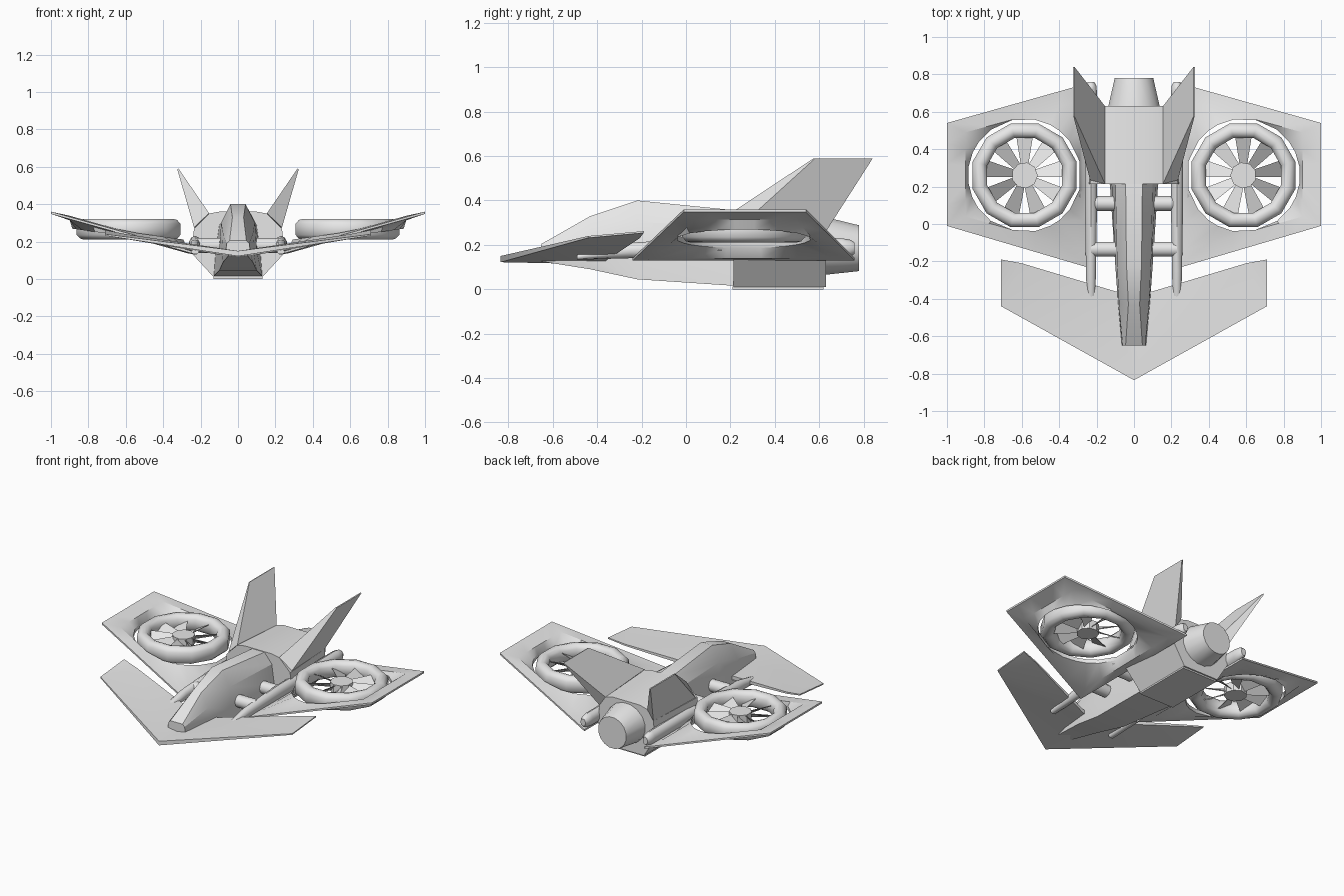
import bpy, bmesh, math
from mathutils import Vector

if "Cube" in bpy.data.objects:
    bpy.data.objects.remove(bpy.data.objects["Cube"])

grey = bpy.data.materials.new("hull_grey")
grey.diffuse_color = (0.8, 0.8, 0.8, 1)
grey.use_nodes = True
grey.node_tree.nodes["Principled BSDF"].inputs["Base Color"].default_value = grey.diffuse_color


def loft(name, loops, cyclic=False, mirror=False, angle=30, bm=None):
    """Skin equal-length closed loops; cap the ends unless cyclic."""
    own = bm is None
    bm = bm or bmesh.new()
    rows = [[bm.verts.new(p) for p in lp] for lp in loops]
    n = len(rows[0])
    faces = []
    for i in range(len(rows) if cyclic else len(rows) - 1):
        a, b = rows[i], rows[(i + 1) % len(rows)]
        for j in range(n):
            k = (j + 1) % n
            faces.append(bm.faces.new((a[j], a[k], b[k], b[j])))
    if not cyclic:
        faces += [bm.faces.new(rows[0][::-1]), bm.faces.new(rows[-1])]
    if own:
        return finish(name, bm, mirror, angle)


def finish(name, bm, mirror=False, angle=30):
    bmesh.ops.recalc_face_normals(bm, faces=bm.faces[:])
    me = bpy.data.meshes.new(name)
    bm.to_mesh(me)
    bm.free()
    me.materials.append(grey)
    ob = bpy.data.objects.new(name, me)
    bpy.context.collection.objects.link(ob)
    bpy.ops.object.select_all(action='DESELECT')
    ob.select_set(True)
    bpy.context.view_layer.objects.active = ob
    bpy.ops.object.shade_smooth_by_angle(angle=math.radians(angle))
    if mirror:
        ob.modifiers.new("mirror", 'MIRROR').use_axis[0] = True
    return ob


def section(y, half):
    """Symmetric hull section from (half width, z) points, top to bottom."""
    return [(x, y, z) for x, z in half] + [(-x, y, z) for x, z in reversed(half)]


def oval(cx, y, cz, rx, rz, n):
    return [(cx + rx * math.cos(2 * math.pi * (i + .5) / n), y,
             cz + rz * math.sin(2 * math.pi * (i + .5) / n)) for i in range(n)]


# Front fuselage with cockpit
loft("front_fuselage", [
    section(-0.65, [(.045, .205), (.06, .19), (.065, .15), (.05, .125)]),
    section(-0.43, [(.030, .33), (.08, .24), (.085, .14), (.08, .09)]),
    section(-0.22, [(.040, .40), (.09, .30), (.10, .15), (.10, .045)]),
    section(0.23, [(.045, .355), (.10, .29), (.12, .15), (.13, .015)])], angle=25)

# Rear fuselage, belly plate and engine nozzle
loft("rear_fuselage", [
    section(0.215, [(.10, .36), (.155, .35), (.235, .27), (.25, .14), (.13, .01)]),
    section(0.63, [(.10, .34), (.155, .325), (.20, .26), (.21, .14), (.13, .01)])])
loft("belly_plate", [section(y, [(.13, .012), (.13, 0)]) for y in (.21, .62)])
loft("engine_nozzle", [oval(0, .60, .195, .145, .135, 16),
                       oval(0, .63, .195, .14, .132, 16),
                       oval(0, .78, .185, .105, .105, 16)])

# Side booms and the cross bars tying them to the fuselage
loft("side_boom", [oval(.23, y, z, rx, rz, 10) for y, z, rx, rz in (
    (-.49, .145, .022, .012), (-.25, .175, .028, .035), (.10, .185, .034, .045),
    (.70, .185, .034, .045), (.74, .185, .03, .038), (.76, .185, .018, .025))],
    mirror=True, angle=40)
for label, y in (("front", -.135), ("rear", .11)):
    loft(label + "_cross_bar",
         [[(x, y + .04 * math.cos(a * math.pi / 6), .18 + .04 * math.sin(a * math.pi / 6))
           for a in range(12)] for x in (-.23, .23)], angle=40)

# Swept nose wing, thin at the tips
nose = [(0, -.835, .15), (.71, -.44, .24), (.71, -.19, .262), (.6, -.21, .24),
        (.10, -.36, .155), (0, -.36, .14)]
bm = bmesh.new()
top = [bm.verts.new(p) for p in nose]
bot = [bm.verts.new((x, y, z - (.028 - .028 * x))) for x, y, z in nose]
for fan in ((0, 4, 5), (0, 1, 3, 4), (1, 2, 3)):
    bm.faces.new([top[i] for i in fan])
    bm.faces.new([bot[i] for i in reversed(fan)])
for i in range(5):
    bm.faces.new((top[i], bot[i], bot[i + 1], top[i + 1]))
finish("nose_wing", bm, True)

# Main wing: raised outline dropping into a level round duct
CX, CY = 0.585, 0.26


def sample(corners, n=5):
    pts = [Vector(c) for c in corners]
    return [pts[i].lerp(pts[(i + 1) % 4], t / n) for i in range(4) for t in range(n)]


def wing_z(x):
    return .15 + .21 * (x - .25) / .75


outer = sample([(1, -.01), (1, .54), (.22, .76), (.22, -.24)])
frame = sample([(.90, .04), (.90, .49), (.28, .66), (.27, -.14)])
duct = []
for p in frame:
    d = (p - Vector((CX, CY))).normalized() * .303
    duct.append((CX + d.x, CY + d.y))


def sheet(pts, off):
    return [(p[0], p[1], wing_z(p[0]) + off) for p in pts]


loft("main_wing", [
    sheet(outer, 0), sheet(frame, .006),
    [(x, y, .5 * wing_z(x) + .130) for x, y in duct],
    [(x, y, .5 * wing_z(x) + .105) for x, y in duct],
    sheet(frame, -.018), sheet(outer, -.012)], cyclic=True, mirror=True)

# Lift fan shroud
ring = [(.207, .235), (.207, .295), (.225, .316), (.245, .322), (.268, .316), (.287, .295),
        (.287, .235), (.268, .216), (.245, .21), (.225, .216)]
loft("fan_shroud", [[(CX + r * math.cos(a), CY + r * math.sin(a), z) for r, z in ring]
                    for a in (math.pi * (i + .5) / 6 for i in range(12))],
     cyclic=True, mirror=True, angle=50)

# Lift fan hub and pitched blades
loft("fan_hub", [[(CX + .07 * math.cos(a), CY + .07 * math.sin(a), z)
                  for a in (math.pi * (i + .5) / 4.5 for i in range(9))] for z in (.23, .29)],
     mirror=True)
bm = bmesh.new()
for i in range(9):
    a = 2 * math.pi * i / 9 + math.pi / 2
    u = Vector((math.cos(a), math.sin(a), 0))
    v = Vector((-u.y, u.x, 0))
    c = Vector((CX, CY, .26))
    quad = [c + u * r + v * w + Vector((0, 0, h)) for r, w, h in
            ((.055, -.02, -.02), (.213, -.045, -.025), (.213, .045, .025), (.055, .02, .02))]
    loft("", [quad, [p + Vector((0, 0, .005)) for p in quad]], bm=bm)
finish("fan_blades", bm, True)

# Canted tail fins, wide at the root and thin at the tip
loft("tail_fin", [
    [(.155, .215, .352), (.235, .235, .275), (.20, .63, .26), (.155, .63, .325)],
    [(.318, .575, .59), (.325, .58, .588), (.325, .84, .588), (.318, .84, .59)]], mirror=True)
